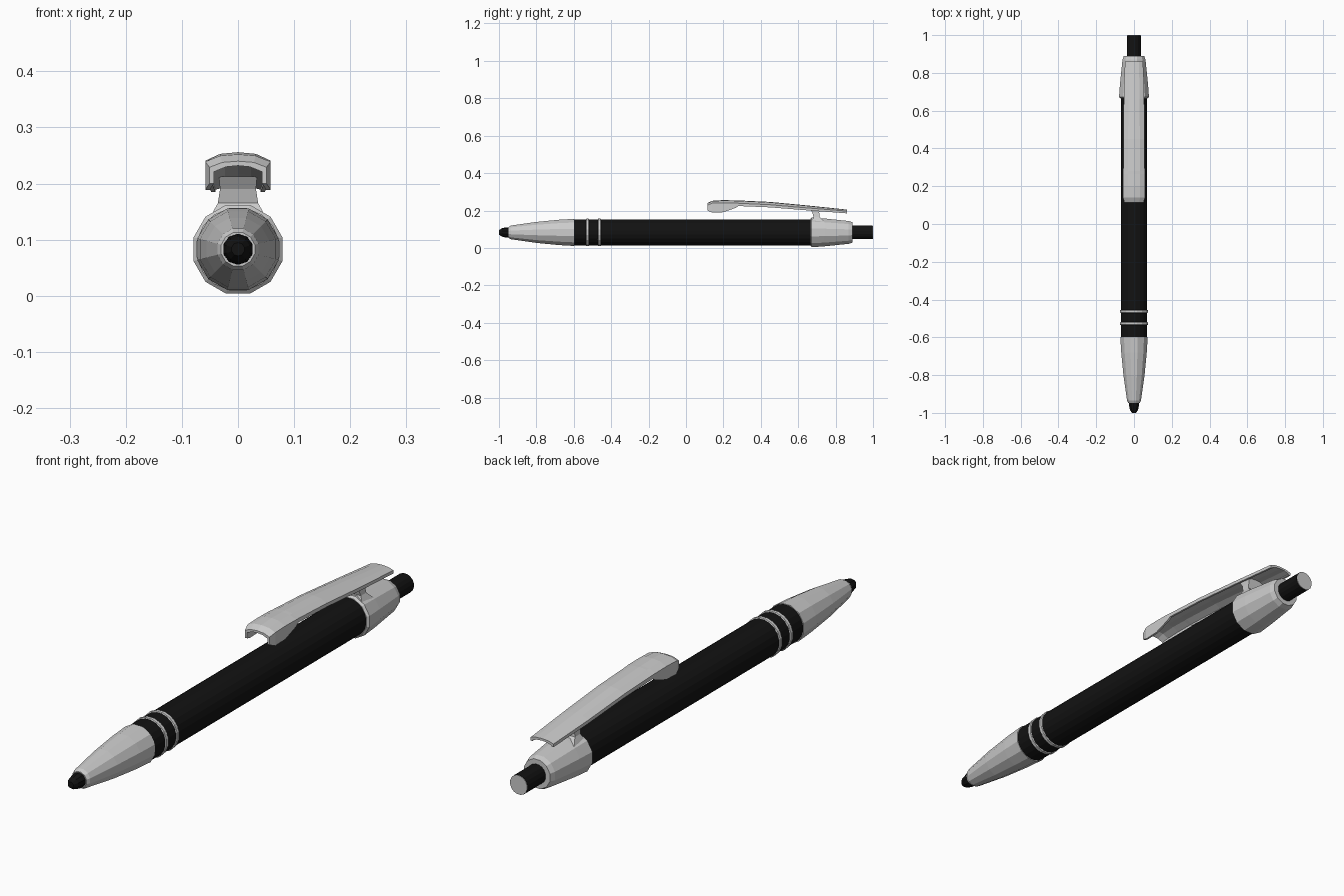
import bpy, bmesh, math

if "Cube" in bpy.data.objects:
    bpy.data.objects.remove(bpy.data.objects["Cube"])

CZ = 0.083  # height of the pen axis


def material(name, rgb):
    m = bpy.data.materials.new(name)
    m.diffuse_color = (*rgb, 1)
    m.use_nodes = True
    m.node_tree.nodes["Principled BSDF"].inputs["Base Color"].default_value = m.diffuse_color
    return m


BLACK = material("black", (0.006, 0.006, 0.006))


def loft(name, rings, mat=None):
    """Skin closed rings of equal point count and cap both ends."""
    bm = bmesh.new()
    loops = [[bm.verts.new(p) for p in r] for r in rings]
    n = len(loops[0])
    for a, b in zip(loops, loops[1:]):
        for i in range(n):
            j = (i + 1) % n
            bm.faces.new((a[i], a[j], b[j], b[i]))
    bm.faces.new(loops[0])
    bm.faces.new(loops[-1])
    bmesh.ops.recalc_face_normals(bm, faces=bm.faces)
    mesh = bpy.data.meshes.new(name)
    bm.to_mesh(mesh)
    bm.free()
    ob = bpy.data.objects.new(name, mesh)
    bpy.context.collection.objects.link(ob)
    if mat:
        mesh.materials.append(mat)
    return ob


def lathe(name, profile, sides, mat=None):
    """Turn (y, radius) pairs around the pen axis."""
    rings = []
    for y, r in profile:
        angles = [2 * math.pi * (i + 0.5) / sides for i in range(sides)]
        rings.append([(r * math.cos(a), y, CZ + r * math.sin(a)) for a in angles])
    return loft(name, rings, mat)


# Barrel and writing point
barrel = lathe("barrel", [(-0.60, 0.071), (0.68, 0.071)], 20, BLACK)
lathe("writing_point", [(-1.0, 0.012), (-0.985, 0.022), (-0.965, 0.027), (-0.93, 0.028)], 10, BLACK)

# Tapered nose cone
lathe("nose_cone", [(-0.948, 0.031), (-0.935, 0.038), (-0.80, 0.058),
                    (-0.68, 0.070), (-0.598, 0.075)], 12)

# Two trim rings
for i, y in enumerate((-0.527, -0.463)):
    lathe(f"trim_ring_{i + 1}", [(y - 0.009, 0.070), (y - 0.006, 0.075),
                                 (y + 0.006, 0.075), (y + 0.009, 0.070)], 16)

# Rear collar
lathe("rear_collar", [(0.665, 0.074), (0.672, 0.082), (0.74, 0.077),
                      (0.87, 0.063), (0.89, 0.056)], 12)

# Push button with a grey end face
lathe("push_button", [(0.88, 0.037), (0.998, 0.037)], 16, BLACK)
lathe("button_cap", [(0.997, 0.036), (1.0, 0.036)], 16)

# Clip post, flaring towards the collar and the clip
post = []
for z, hx, y0, y1 in ((0.14, 0.050, 0.672, 0.74), (0.165, 0.036, 0.682, 0.715),
                      (0.19, 0.032, 0.675, 0.712), (0.213, 0.034, 0.66, 0.715)):
    post.append([(-hx, y0, z), (hx, y0, z), (hx, y1, z), (-hx, y1, z)])
loft("clip_post", post)

# Curved channel clip: y, half width, crown, shoulder, lower edge
stations = [
    (0.115, 0.051, 0.240, 0.229, 0.200),
    (0.140, 0.058, 0.252, 0.239, 0.189),
    (0.200, 0.058, 0.256, 0.241, 0.191),
    (0.265, 0.058, 0.254, 0.240, 0.214),
    (0.280, 0.057, 0.254, 0.239, 0.224),
    (0.450, 0.056, 0.246, 0.231, 0.217),
    (0.660, 0.054, 0.226, 0.213, 0.200),
    (0.860, 0.048, 0.205, 0.197, 0.185),
]
T = 0.008
clip = []
for y, w, top, sh, low in stations:
    mid = sh + 0.8 * (top - sh)
    outer = [(-w, low), (-w, sh), (-0.55 * w, mid), (0, top),
             (0.55 * w, mid), (w, sh), (w, low)]
    v = w - T
    ish = max(sh - T, low + 0.001)
    inner = [(v, low), (v, ish), (0.5 * v, mid - T), (0, top - T),
             (-0.5 * v, mid - T), (-v, ish), (-v, low)]
    clip.append([(x, y, z) for x, z in outer + inner])
loft("clip", clip)
